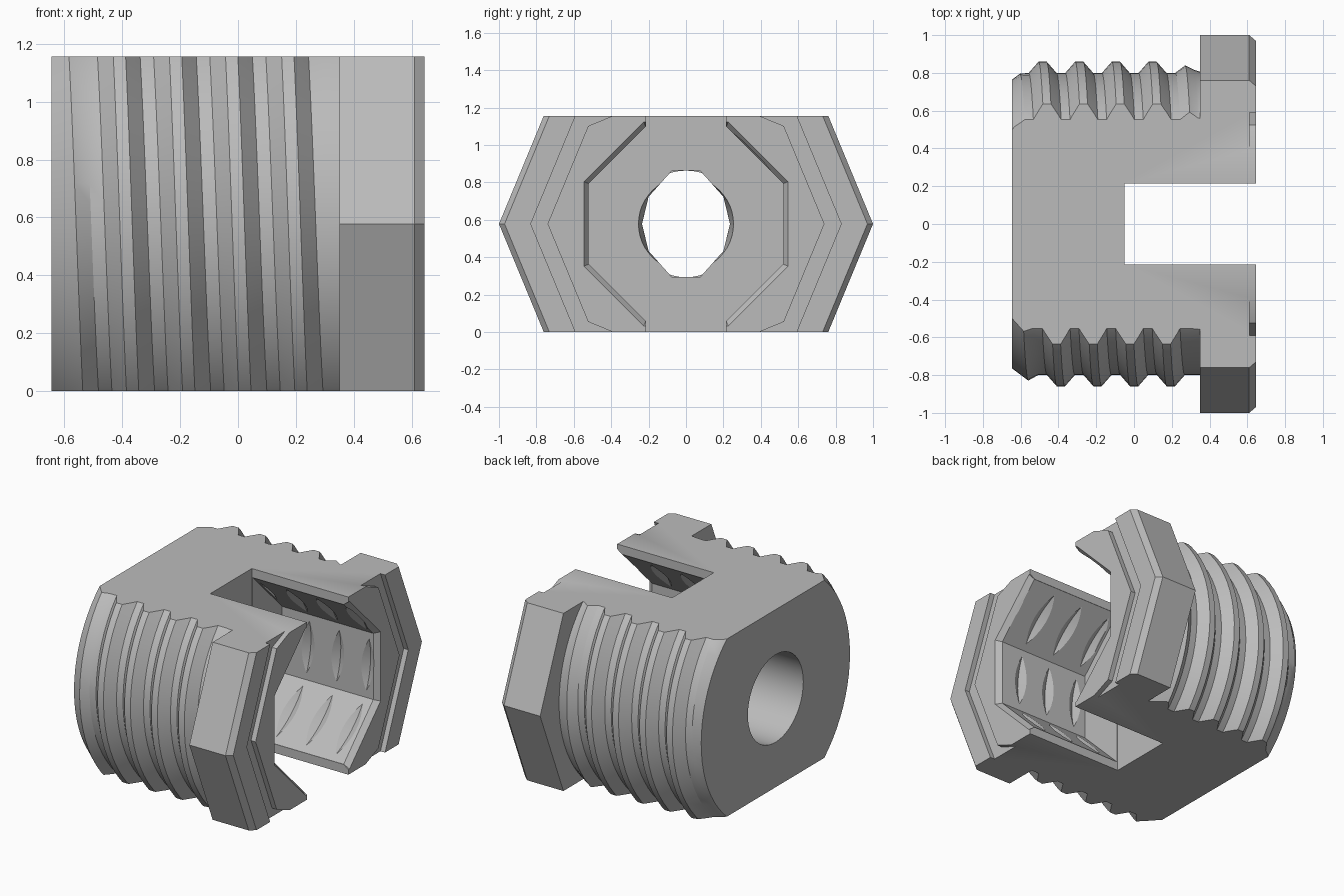
import bpy, bmesh
from math import cos, sin, pi, floor

if "Cube" in bpy.data.objects:
    bpy.data.objects.remove(bpy.data.objects["Cube"])

AXIS_Z = 0.578          # height of the screw axis; the flats lie at 0 and twice this
END = 0.645             # half length along x

grey = bpy.data.materials.new("plain grey")
grey.use_nodes = True
grey.diffuse_color = (0.5, 0.5, 0.5, 1)
grey.node_tree.nodes["Principled BSDF"].inputs["Base Color"].default_value = (0.5, 0.5, 0.5, 1)


def finish(bm, name):
    bmesh.ops.recalc_face_normals(bm, faces=bm.faces)
    mesh = bpy.data.meshes.new(name)
    bm.to_mesh(mesh)
    bm.free()
    mesh.materials.append(grey)
    ob = bpy.data.objects.new(name, mesh)
    bpy.context.scene.collection.objects.link(ob)
    return ob


def loft(name, rings, closed=False):
    """Skin a series of (x, [(y, z), ...]) sections; cap the ends or close into a ring."""
    bm = bmesh.new()
    rows = [[bm.verts.new((x, y, z + AXIS_Z)) for y, z in pts] for x, pts in rings]
    n = len(rows[0])
    pairs = list(zip(rows, rows[1:])) + ([(rows[-1], rows[0])] if closed else [])
    for a, b in pairs:
        for i in range(n):
            j = (i + 1) % n
            bm.faces.new((a[i], a[j], b[j], b[i]))
    if not closed:
        bm.faces.new(rows[0])
        bm.faces.new(rows[-1])
    return finish(bm, name)


def circle(r, n, turn=0.0):
    return [(r * cos(turn + 2 * pi * i / n), r * sin(turn + 2 * pi * i / n)) for i in range(n)]


def revolve(name, profile, n, turn=0.0, closed=False):
    return loft(name, [(x, circle(r, n, turn)) for x, r in profile], closed)


def thread(name, pitch, start, profile, x0, x1, shape=lambda x, r: r, n=72):
    """Helical solid; profile holds (fraction of a pitch, radius), start is a crest at +y."""
    bm = bmesh.new()
    k = len(profile)
    first = floor((x0 - start) / pitch) - 2
    turns = floor((x1 - x0) / pitch) + 5
    cols = []
    for i in range(n):
        col = []
        for t in range(turns):
            for f, r in profile:
                x = start + pitch * (first + t + f + i / n)
                r = shape(x, r)
                a = 2 * pi * i / n
                col.append(bm.verts.new((x, r * cos(a), r * sin(a) + AXIS_Z)))
        cols.append(col)
    for i in range(n):
        # the last column joins the first one a full pitch later
        a, b, off = cols[i], cols[(i + 1) % n], (k if i == n - 1 else 0)
        for j in range(k * turns - 1 - off):
            bm.faces.new((a[j], a[j + 1], b[j + 1 + off], b[j + off]))
    for x, side in ((x0, -1), (x1, 1)):
        bmesh.ops.bisect_plane(bm, geom=bm.verts[:] + bm.edges[:] + bm.faces[:], dist=1e-6,
                               plane_co=(x, 0, 0), plane_no=(side, 0, 0), clear_outer=True)
        rim = [e for e in bm.edges if e.is_boundary and all(abs(v.co.x - x) < 1e-4 for v in e.verts)]
        bmesh.ops.edgeloop_fill(bm, edges=rim)
    return finish(bm, name)


def box(name, lo, hi):
    bm = bmesh.new()
    bmesh.ops.create_cube(bm, size=1)
    for v in bm.verts:
        v.co = [hi[i] if v.co[i] > 0 else lo[i] for i in range(3)]
    return finish(bm, name)


ROOT, CREST = 0.80, 0.86


def outer_shape(x, r):
    # thread fades out under the head and is chamfered at the free end
    fade = min(1, max(0, (0.35 - x) / 0.12))
    return min(ROOT + (r - ROOT) * fade, max(0.5, 0.765 + 0.75 * (x + END)))


# Threaded shank
body = thread("threaded_body", 0.194, -0.29,
              [(-0.11, CREST), (0.11, CREST), (0.38, ROOT), (0.62, ROOT)],
              -END, 0.5, outer_shape)

# Octagonal head with a chamfered outer rim
head = revolve("head", [(0.35, 1), (0.61, 1), (END, 0.97)], 8)

# Cutters: face groove, octagonal socket with thread grooves, slot, rear hole
groove = revolve("face_groove", [(0.612, 0.74), (0.7, 0.74), (0.7, 0.83), (0.612, 0.83)], 8, closed=True)
c = cos(pi / 8)
socket = revolve("socket", [(-0.046, 0.52 / c), (0.61, 0.52 / c), (END, 0.545 / c), (0.68, 0.57 / c)],
                 8, pi / 8)
inner_thread = thread("inner_thread", 0.215, 0.57, [(-0.36, 0.5), (0, 0.548), (0.36, 0.5)], -0.03, 0.62)
slot = box("slot", (-0.05, -0.214, -1), (1, 0.214, 2))

quarter = [(0.235, 0), (0.2, 0.145), (0.075, 0.285)]
upper = quarter + [(-y, z) for y, z in reversed(quarter)]
outline = upper + [(y, -z) for y, z in reversed(upper[1:-1])]
hole = loft("hole", [(-0.3, outline), (0.02, outline)])
hole_mouth = revolve("hole_mouth", [(-0.2, 0.23), (-0.04, 0.255), (0.02, 0.255)], 48)
rear_hole = revolve("rear_hole", [(-0.8, 0.285), (-0.25, 0.285)], 48)

# Block that leaves the flat top and bottom
flats = box("flats", (-2, -2, 0), (2, 2, 2 * AXIS_Z))

steps = [(head, 'UNION'), (socket, 'DIFFERENCE'), (inner_thread, 'DIFFERENCE'), (groove, 'DIFFERENCE'),
         (slot, 'DIFFERENCE'), (hole, 'DIFFERENCE'), (hole_mouth, 'DIFFERENCE'),
         (rear_hole, 'DIFFERENCE'), (flats, 'INTERSECT')]
for tool, op in steps:
    tool.hide_render = True
    m = body.modifiers.new(tool.name, 'BOOLEAN')
    m.object, m.operation, m.solver = tool, op, 'EXACT'

# Bake the cuts and drop the helpers
bpy.context.view_layer.update()
deps = bpy.context.evaluated_depsgraph_get()
result = bpy.data.meshes.new_from_object(body.evaluated_get(deps))
body.modifiers.clear()
body.data = result
for tool, op in steps:
    bpy.data.objects.remove(tool)

# Smooth shading with crisp edges
result.shade_smooth()
result.set_sharp_from_angle(angle=pi / 7)
